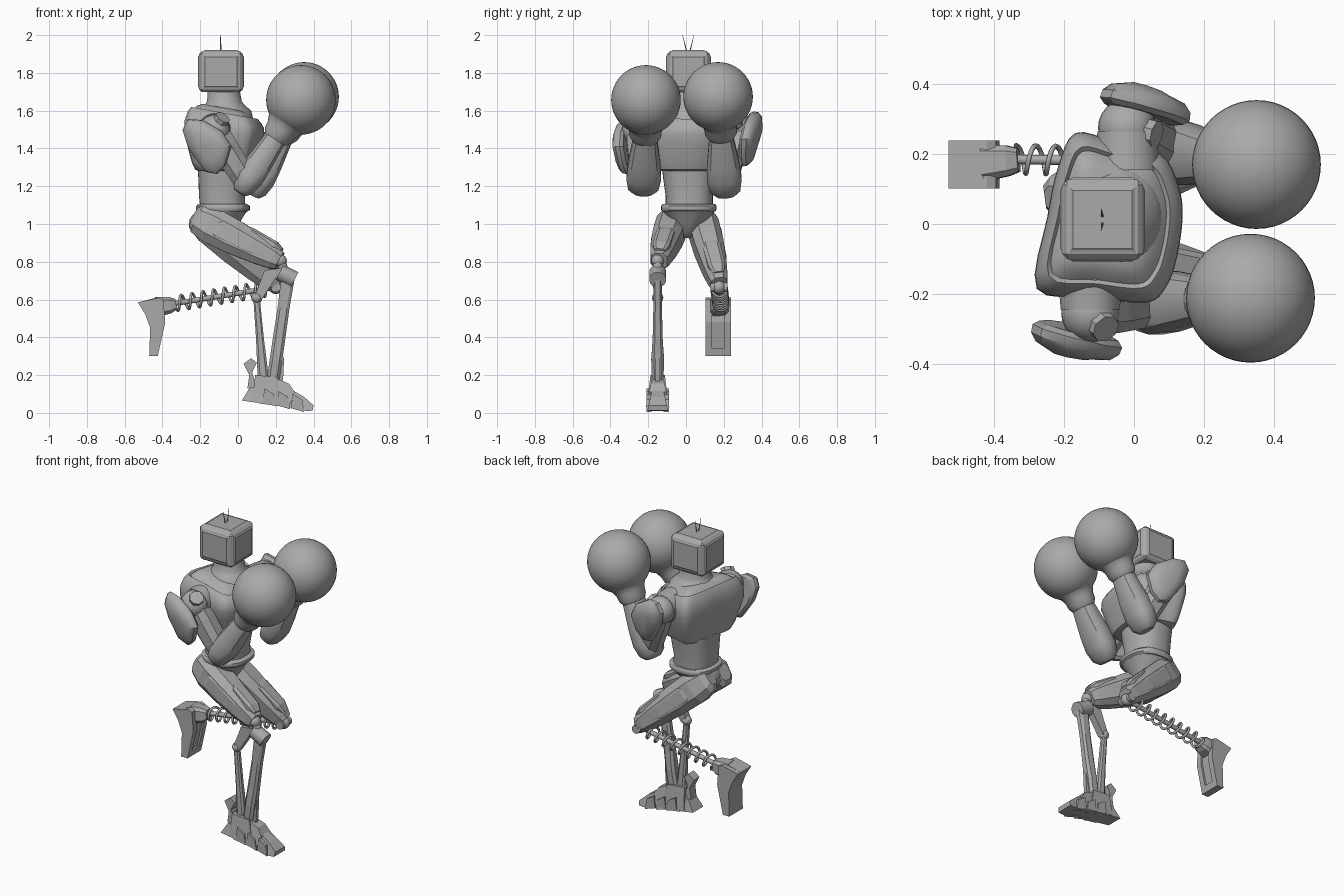
import bpy, bmesh, math
from mathutils import Vector, Matrix

if "Cube" in bpy.data.objects:
    bpy.data.objects.remove(bpy.data.objects["Cube"])

grey = bpy.data.materials.new("Plain grey")
grey.use_nodes = True
COLOUR = (0.4, 0.4, 0.4, 1)
grey.diffuse_color = COLOUR
grey.node_tree.nodes["Principled BSDF"].inputs["Base Color"].default_value = COLOUR
X, Y, Z = Vector((1, 0, 0)), Vector((0, 1, 0)), Vector((0, 0, 1))


def finish(name, bm, smooth=0):
    bmesh.ops.recalc_face_normals(bm, faces=bm.faces)
    mesh = bpy.data.meshes.new(name)
    bm.to_mesh(mesh)
    bm.free()
    mesh.materials.append(grey)
    ob = bpy.data.objects.new(name, mesh)
    bpy.context.collection.objects.link(ob)
    if smooth:
        bpy.ops.object.select_all(action='DESELECT')
        ob.select_set(True)
        bpy.context.view_layer.objects.active = ob
        bpy.ops.object.shade_smooth_by_angle(angle=math.radians(smooth))
    return ob


def loft(name, rings, smooth=0):
    """Skin a list of equal-length rings and cap the ends."""
    bm = bmesh.new()
    loops = [[bm.verts.new(p) for p in r] for r in rings]
    n = len(loops[0])
    for a, b in zip(loops, loops[1:]):
        for i in range(n):
            j = (i + 1) % n
            bm.faces.new((a[i], a[j], b[j], b[i]))
    bm.faces.new(loops[0][::-1])
    bm.faces.new(loops[-1])
    return finish(name, bm, smooth)


def ring(c, u, v, ru, rv, n, power=2):
    pts = []
    for i in range(n):
        a = (i + .5) / n * math.tau
        cs, sn = math.cos(a), math.sin(a)
        pts.append(c + u * ru * math.copysign(abs(cs) ** (2 / power), cs)
                   + v * rv * math.copysign(abs(sn) ** (2 / power), sn))
    return pts


def rounded(pts, steps=4):
    """Smooth closed curve through the given outline points."""
    out, n = [], len(pts)
    for i in range(n):
        a, b, c, d = (Vector(pts[(i + k) % n]) for k in (-1, 0, 1, 2))
        for s in range(steps):
            t = s / steps
            out.append(b + (c - a) * t / 2 + (a - b * 2.5 + c * 2 - d / 2) * t ** 2
                       + (b * 3 - a - c * 3 + d) * t ** 3 / 2)
    return out


def limb(name, a, b, stations, n=8, power=2, smooth=0):
    """Stations are (fraction along, half width, half height)."""
    a, b = Vector(a), Vector(b)
    d = (b - a).normalized()
    side = d.cross(Y if abs(d.y) < .8 else Z).normalized()
    wide = side.cross(d)
    return loft(name, [ring(a.lerp(b, t), wide, side, w, h, n, power)
                       for t, w, h in stations], smooth)


def rod(name, a, b, r, r2=None, n=12):
    return limb(name, a, b, [(0, r, r), (1, r2 or r, r2 or r)], n, smooth=40)


def ball(name, c, r, seg=16):
    bm = bmesh.new()
    bmesh.ops.create_uvsphere(bm, u_segments=seg, v_segments=seg // 2, radius=r,
                              matrix=Matrix.Translation(c))
    return finish(name, bm, 60)


def prism(name, pts, y, half, taper=0, base=0):
    """Side outline in x and z, given width; taper narrows it upward."""
    def row(s):
        return [Vector((x, y + s * (half - taper * (z - base)), z)) for x, z in pts]
    return loft(name, [row(-1), row(1)])


def body(name, stations, power, smooth=45):
    """Stations are (z, centre x, centre y, depth, width)."""
    return loft(name, [ring(Vector((x, y, z)), X, Y, rx, ry, 40, power)
                       for z, x, y, rx, ry in stations], smooth)


# Head with raised panels
bm = bmesh.new()
bmesh.ops.create_cube(bm, size=1, matrix=Matrix.Translation((-.09, .013, 1.806))
                      @ Matrix.Diagonal((.23, .226, .216, 1)))
bmesh.ops.bevel(bm, geom=bm.edges[:], offset=.014, segments=1, affect='EDGES')
panels = [f for f in bm.faces if f.calc_area() > .03 and f.normal.z > -.5]
bmesh.ops.inset_individual(bm, faces=panels, thickness=.015, depth=.003)
bmesh.ops.inset_individual(bm, faces=panels, thickness=.008, depth=.004)
finish("head", bm)
for s in (-1, 1):
    rod("antenna", (-.09, .012 + s * .008, 1.91), (-.093, .012 + s * .03, 2.0), .004, .001, 6)

# Neck and torso; the chest is twisted and its collar drops toward the front
body("neck", [(1.56, -.07, .02, .15, .16), (1.6, -.065, .02, .135, .14),
              (1.63, -.07, .015, .105, .105), (1.65, -.072, .015, .092, .092),
              (1.7, -.075, .015, .086, .086)], 2)
CHEST = rounded([(-.205, -.205), (-.175, 0), (-.145, .14), (-.095, .24), (.02, .215), (.15, .18),
                 (.2, .09), (.212, .0), (.195, -.12), (.165, -.2), (.11, -.245), (-.04, -.23)])
loft("chest", [[Vector((-.073 + p.x * k, .02 + p.y * k, z - tilt * p.x * k)) for p in CHEST]
               for z, k, tilt in ((1.28, .62, 0), (1.288, .73, 0), (1.33, .82, 0), (1.42, .93, 0),
                                  (1.48, 1, .04), (1.53, .99, .1), (1.568, .91, .15), (1.588, .83, .18),
                                  (1.578, .78, .18), (1.6, .68, .18), (1.615, .55, .18))], 45)
body("abdomen", [(1.08, -.08, .017, .12, .125), (1.15, -.085, .017, .122, .125),
                 (1.24, -.08, .017, .13, .138), (1.3, -.08, .017, .135, .145)], 2.4)
body("belt", [(1.065, -.08, .015, .13, .14), (1.075, -.08, .015, .143, .147),
              (1.095, -.08, .015, .143, .147), (1.105, -.08, .015, .13, .14)], 2.4)
body("pelvis", [(.925, -.12, .0, .06, .03), (.95, -.12, .005, .09, .055),
                (1.0, -.115, .01, .12, .09), (1.05, -.095, .015, .13, .125),
                (1.07, -.08, .015, .13, .135)], 2.4)

# Arms, shoulder pads and gloves
PAD = [(-.13, .09), (-.1, .145), (-.02, .14), (.085, .08), (.135, 0),
       (.1, -.1), (.05, -.145), (-.01, -.135), (-.1, -.01)]
arms = [("right", -1, (-.125, -.255, 1.495), (.045, -.225, 1.22), (.21, -.215, 1.47),
         (.333, -.212, 1.657), (-.16, -.305, 1.41), -.3, (.045, -.045, .07)),
        ("left", 1, (-.02, .275, 1.505), (.11, .205, 1.21), (.245, .185, 1.48),
         (.35, .17, 1.673), (.025, .315, 1.45), .23, (.085, -.02, .04))]
for label, s, shoulder, elbow, wrist, fist, pad, turn, pin in arms:
    sh, el, wr, fi, pc = map(Vector, (shoulder, elbow, wrist, fist, pad))
    axis = Vector((turn, s, 0)).normalized()
    along = Vector((axis.y, -axis.x, 0)) * s
    ball(label + "_shoulder", sh, .083, 24)
    rod(label + "_shoulder_socket", sh - Y * s * .12, sh - Y * s * .01, .095, .085, 24)
    rod(label + "_shoulder_pin", sh, sh + Vector(pin), .045, .042, 8)
    limb(label + "_upper_arm", sh, el, [(0, .06, .07), (.3, .07, .075), (.75, .07, .07),
                                        (1, .06, .065), (1.1, .03, .03)], 8, 2.4)
    limb(label + "_forearm", el, wr, [(-.22, .05, .035), (-.12, .082, .06), (.1, .094, .075),
                                      (.4, .088, .072), (.9, .066, .06), (1, .062, .056)], 12, 2.6, 35)
    limb(label + "_elbow_plate", el - Z * .035, el.lerp(wr, .5) - Z * .03,
         [(0, .05, .035), (.2, .06, .05), (1, .04, .04)], 8, 3)
    limb(label + "_glove_cuff", wr, fi, [(-.12, .07, .065), (.0, .085, .08), (.15, .087, .085),
                                         (.3, .1, .1), (.5, .14, .14)], 24, 2, 60)
    ball(label + "_glove", fi, .184, 48)
    loft(label + "_shoulder_pad", [[pc + along * x * k + Z * z * k + axis * (d + z * .1) for x, z in PAD]
                                   for k, d in ((.88, -.005), (1, .01), (.98, .033), (.82, .055), (.45, .068))], 35)

# Thighs with side plates, top ridges and knee blocks
thighs = [("right", -1, Vector((-.165, -.07, 1.005)), Vector((.21, -.14, .81))),
          ("left", 1, Vector((-.16, .087, 1.0)), Vector((.19, .173, .69)))]
for label, s, hip, knee in thighs:
    limb(label + "_thigh", hip, knee, [(-.18, .04, .05), (-.12, .065, .085), (.06, .085, .102),
                                       (.4, .082, .096), (.75, .068, .08), (.95, .055, .064),
                                       (1.03, .045, .05)], 8, 2.8)
    out = Y * s * .054
    limb(label + "_thigh_plate", hip.lerp(knee, .08) + out, hip.lerp(knee, .85) + out * .75,
         [(0, .02, .03), (.12, .034, .06), (.7, .03, .05), (1, .018, .025)], 8, 4)
    rise = Vector((.035, 0, .056))
    limb(label + "_thigh_ridge", hip.lerp(knee, .45) + rise, hip.lerp(knee, .98) + rise * .65,
         [(0, .03, .02), (.2, .05, .03), (.8, .047, .038), (1, .03, .024)], 8, 4)

# Standing leg
LY = -.15
ball("right_knee_ball", (.225, LY, .805), .034)
rod("right_knee_neck", (.225, LY, .81), (.25, LY, .73), .026)
rod("right_knee_hub", (.22, LY, .745), (.3, LY, .705), .045, n=16)
limb("right_shin", (.265, LY, .72), (.185, LY, .17),
     [(0, .025, .038), (.3, .024, .033), (.6, .028, .035), (.8, .036, .035), (1, .032, .035)], 8, 3)
prism("right_knee_link", [(.22, .765), (.25, .745), (.2, .715), (.125, .6), (.08, .6), (.12, .7), (.14, .755)], LY, .022)
ball("right_calf_joint", (.1, LY, .61), .03)
limb("right_calf_strut", (.098, LY, .61), (.135, LY, .17),
     [(0, .016, .018), (.5, .018, .022), (1, .024, .032)], 8, 3)

# Standing foot
prism("ankle", [(.09, .2), (.21, .19), (.24, .06), (.08, .06)], LY, .055, .12, .06)
prism("heel", [(.02, .065), (.06, .13), (.12, .15), (.13, .05)], LY, .055, .2, .05)
prism("instep", [(.11, .05), (.12, .16), (.21, .18), (.27, .155), (.3, .11), (.27, .03)], LY, .062, .2, .03)
prism("toe", [(.27, .03), (.28, .125), (.35, .085), (.4, .04), (.395, .012), (.36, .01)], LY, .055, .22, .01)
for s in (-1, 1):
    for i in range(3):
        x = .13 + i * .075
        prism("foot_side_plate", [(x, .055 - i * .015), (x + .01, .13 - i * .015),
                                  (x + .06, .1 - i * .015), (x + .07, .035 - i * .015)],
              LY + s * .046, .014)
prism("heel_spur", [(.03, .26), (.07, .29), (.1, .265), (.075, .215), (.1, .13), (.05, .13), (.06, .2)], LY, .028)
prism("ankle_fin", [(.21, .17), (.225, .23), (.245, .31), (.24, .2), (.235, .16)], LY, .012)

# Raised leg: knee, coiled spring and foot
top, end = Vector((.2, .175, .665)), Vector((-.36, .185, .575))
ball("left_knee_ball", top, .036)
rod("left_knee_pin", top - Y * .045, top + Y * .045, .026)
rod("left_shin_core", top, end, .014)
curve = bpy.data.curves.new("left_shin_spring", 'CURVE')
curve.dimensions = '3D'
curve.bevel_depth = .0075
curve.bevel_resolution = 1
spline = curve.splines.new('POLY')
up = Y.cross(end - top).normalized()
TURNS, STEPS = 9, 16
spline.points.add(TURNS * STEPS)
for i, p in enumerate(spline.points):
    a = i / STEPS * math.tau
    c = top.lerp(end, .04 + .92 * i / (TURNS * STEPS))
    p.co = (*(c + Y * .04 * math.cos(a) + up * .04 * math.sin(a)), 1)
curve.materials.append(grey)
bpy.context.collection.objects.link(bpy.data.objects.new("left_shin_spring", curve))
limb("left_ankle", (-.33, .183, .575), (-.43, .175, .56),
     [(0, .035, .03), (.3, .045, .045), (1, .055, .055)], 8, 4)
SOLE = [(-.53, .585), (-.42, .61), (-.395, .6), (-.385, .48), (-.425, .3), (-.47, .3), (-.465, .45), (-.49, .52)]
prism("left_foot_core", [(x - .012 if x > -.43 else x, z) for x, z in SOLE], .17, .04)
for s in (-1, 1):
    prism("left_foot_rail", SOLE, .17 + s * .05, .018)
prism("left_foot_toe", [(-.47, .3), (-.425, .3), (-.416, .34), (-.468, .34)], .17, .066)
